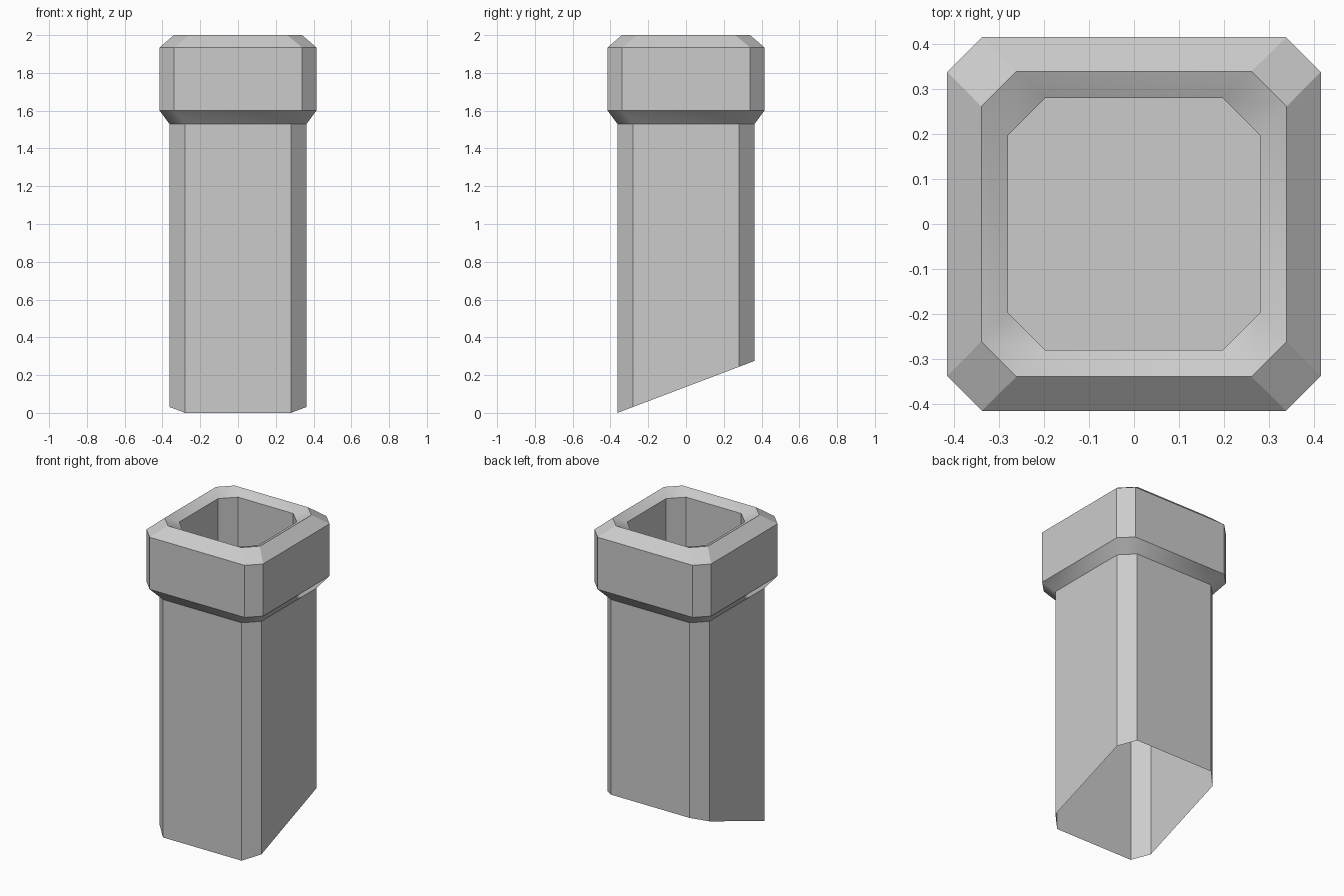
import bpy
import bmesh

cube = bpy.data.objects.get("Cube")
if cube:
    bpy.data.objects.remove(cube, do_unlink=True)

stone = bpy.data.materials.new("grey_stone")
stone.use_nodes = True
grey = (0.6, 0.6, 0.6, 1)
stone.diffuse_color = grey
stone.node_tree.nodes["Principled BSDF"].inputs["Base Color"].default_value = grey


def ring(bm, half, corner, height):
    """Square loop with cut corners; height may depend on y."""
    a, c = half, corner
    points = [(c, -a), (a, -c), (a, c), (c, a), (-c, a), (-a, c), (-a, -c), (-c, -a)]
    return [bm.verts.new((x, y, height(y) if callable(height) else height))
            for x, y in points]


def build(name, levels, soft_bands=(), floor=False):
    """Skin rings from bottom outside to inside; soft bands blend round corners."""
    bm = bmesh.new()
    rings = [ring(bm, *level) for level in levels]
    for band, (low, high) in enumerate(zip(rings, rings[1:])):
        for i in range(8):
            j = (i + 1) % 8
            bm.faces.new((low[i], low[j], high[j], high[i])).smooth = True
        for i in range(8):
            bm.edges.get((low[i], high[i])).smooth = band in soft_bands
    for loop in rings:
        for i in range(8):
            edge = bm.edges.get((loop[i], loop[(i + 1) % 8]))
            if edge:
                edge.smooth = False
    if floor:
        bm.faces.new(rings[-1])
    mesh = bpy.data.meshes.new(name)
    bm.to_mesh(mesh)
    bm.free()
    mesh.materials.append(stone)
    obj = bpy.data.objects.new(name, mesh)
    bpy.context.collection.objects.link(obj)


# Hollow shaft, cut at the roof slope and open underneath
build("chimney_shaft", [
    (0.363, 0.28, lambda y: (y + 0.363) * 0.379),
    (0.363, 0.28, 1.53),
])

# Flared cap with bevelled rim and a closed flue recess
build("chimney_cap", [
    (0.363, 0.28, 1.53),
    (0.415, 0.338, 1.6),
    (0.415, 0.338, 1.935),
    (0.339, 0.261, 2.0),
    (0.28, 0.197, 1.965),
    (0.28, 0.197, 1.5),
], soft_bands=(0, 3), floor=True)
